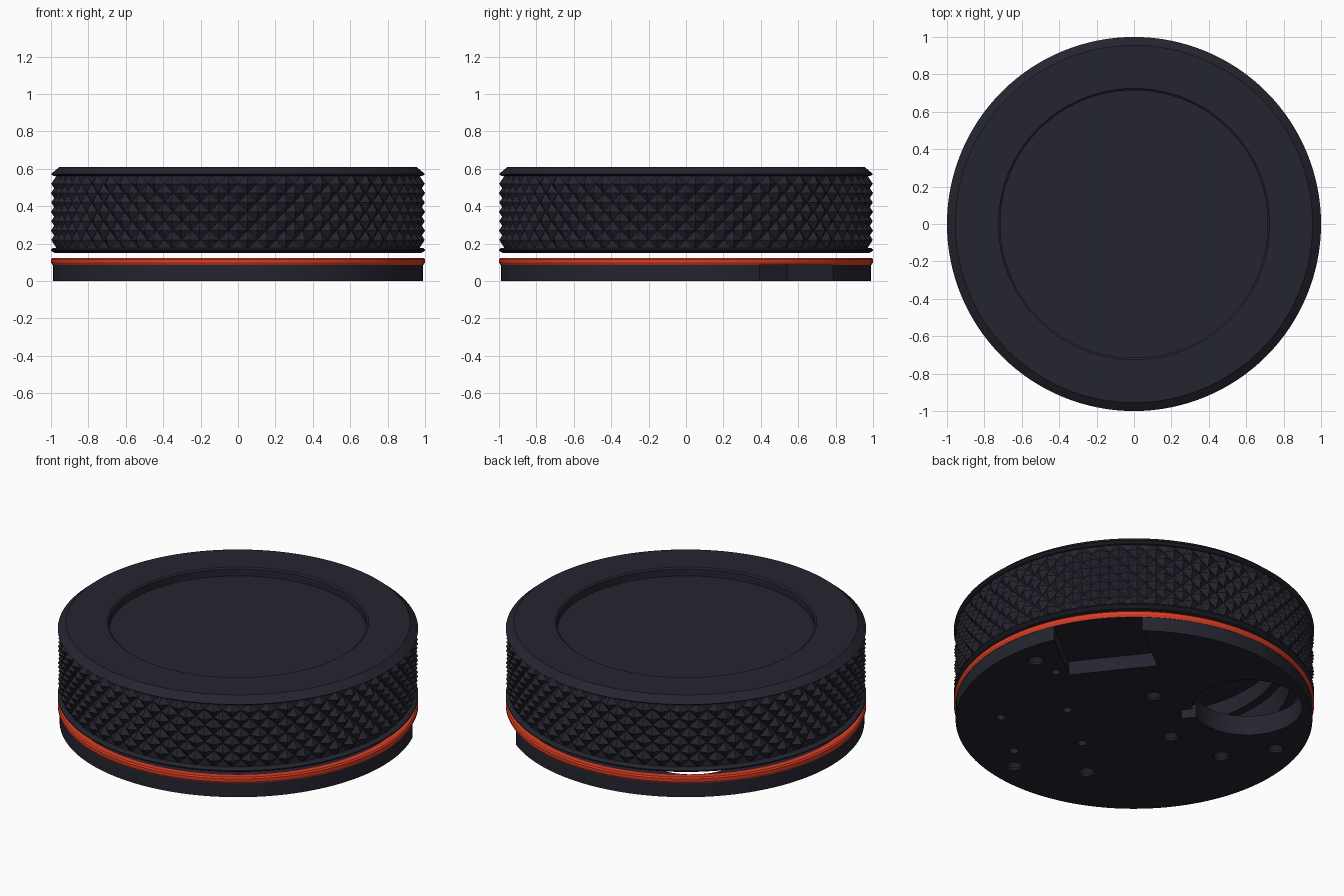
import bpy, bmesh, math
from mathutils import Matrix

cube = bpy.data.objects.get("Cube")
if cube:
    bpy.data.objects.remove(cube, do_unlink=True)


def material(name, rgb):
    m = bpy.data.materials.new(name)
    m.use_nodes = True
    m.diffuse_color = (*rgb, 1)
    m.node_tree.nodes["Principled BSDF"].inputs["Base Color"].default_value = (*rgb, 1)
    return m


DARK = material("dark_navy", (0.018, 0.018, 0.029))
RED = material("orange_red", (0.70, 0.048, 0.018))


def make(name, bm, mat):
    bmesh.ops.recalc_face_normals(bm, faces=bm.faces)
    me = bpy.data.meshes.new(name)
    bm.to_mesh(me)
    bm.free()
    me.materials.append(mat)
    ob = bpy.data.objects.new(name, me)
    bpy.context.collection.objects.link(ob)
    return ob


def activate(ob):
    bpy.ops.object.select_all(action='DESELECT')
    ob.select_set(True)
    bpy.context.view_layer.objects.active = ob


def smooth(ob):
    activate(ob)
    bpy.ops.object.shade_smooth_by_angle(angle=math.radians(25))


def lathe(name, profile, mat, steps=128, closed=False, at=(0, 0)):
    """Revolve (radius, height) points about a vertical axis."""
    bm = bmesh.new()
    vs = [bm.verts.new((r, 0, z)) for r, z in profile]
    pairs = list(zip(vs, vs[1:])) + ([(vs[-1], vs[0])] if closed else [])
    edges = [bm.edges.new(p) for p in pairs]
    bmesh.ops.spin(bm, geom=vs + edges, cent=(0, 0, 0), axis=(0, 0, 1),
                   angle=math.tau, steps=steps)
    bmesh.ops.remove_doubles(bm, verts=bm.verts, dist=1e-5)
    bmesh.ops.translate(bm, verts=bm.verts, vec=(*at, 0))
    return make(name, bm, mat)


def radial_box(name, angle, inner, outer, half_width, low, high):
    """Box lying along a direction out from the centre."""
    bm = bmesh.new()
    bmesh.ops.create_cube(bm, size=1)
    bmesh.ops.scale(bm, verts=bm.verts, vec=(outer - inner, 2 * half_width, high - low))
    bmesh.ops.translate(bm, verts=bm.verts, vec=((inner + outer) / 2, 0, (low + high) / 2))
    bmesh.ops.rotate(bm, verts=bm.verts, matrix=Matrix.Rotation(angle, 3, 'Z'))
    return make(name, bm, DARK)


def cut(target, cutter):
    cutter.hide_render = True
    mod = target.modifiers.new("cut", 'BOOLEAN')
    mod.operation = 'DIFFERENCE'
    mod.solver = 'EXACT'
    mod.object = cutter
    activate(target)
    bpy.ops.object.modifier_apply(modifier=mod.name)
    bpy.data.objects.remove(cutter, do_unlink=True)


# Knob shell: recessed cap, chamfered collars and stepped hollow underside
smooth(lathe("knob_shell", [
    (0, 0.56), (0.715, 0.56), (0.715, 0.602), (0.725, 0.61), (0.955, 0.61),
    (1, 0.572), (0.985, 0.562), (0.962, 0.56), (0.962, 0.178), (0.99, 0.176),
    (1, 0.168), (1, 0.162), (0.98, 0.15), (0.92, 0.15), (0.92, 0.25),
    (0.87, 0.25), (0.87, 0.4), (0.82, 0.4), (0.82, 0.5), (0, 0.5)], DARK))

# Knurled grip: pyramids on a checker grid, split along the valleys
COLS, ROWS, LOW, HIGH = 120, 8, 0.17, 0.57
bm = bmesh.new()
grid = []
for j in range(ROWS + 1):
    z = LOW + (HIGH - LOW) * j / ROWS
    ring = []
    for i in range(COLS):
        peak = (i + j) % 2 == 0 and 0 < j < ROWS
        r, a = (1.0 if peak else 0.968), math.tau * i / COLS
        ring.append(bm.verts.new((r * math.cos(a), r * math.sin(a), z)))
    grid.append(ring)
for j in range(ROWS):
    for i in range(COLS):
        k = (i + 1) % COLS
        a, b, c, d = grid[j][i], grid[j][k], grid[j + 1][k], grid[j + 1][i]
        tris = ((a, b, d), (b, c, d)) if (i + j) % 2 == 0 else ((a, b, c), (a, c, d))
        for t in tris:
            bm.faces.new(t)
make("knurled_grip", bm, DARK)

# Accent ring between base and knob
smooth(lathe("accent_ring", [
    (0.955, 0.086), (0.992, 0.086), (1, 0.1), (1, 0.116), (0.993, 0.124),
    (0.955, 0.124)], RED, closed=True))

# Base plate
base = lathe("base_plate", [
    (0, 0), (0.99, 0), (0.99, 0.086), (0.957, 0.086), (0.957, 0.12), (0, 0.12)], DARK)

# Layout frame of the underside
AXIS = math.radians(49.5)


def spot(t, u):
    return (u * math.cos(AXIS) - t * math.sin(AXIS),
            u * math.sin(AXIS) + t * math.cos(AXIS))


# Connector notch in the rim, then the keyhole opening through the base
cut(base, radial_box("notch_cutter", math.radians(38), 0.56, 1.2, 0.25, -0.1, 0.085))
key = spot(0.63, 0.13)
cut(base, lathe("opening_cutter", [(0, -0.1), (0.305, -0.1), (0.305, 0.3), (0, 0.3)],
                DARK, 64, at=key))
cut(base, radial_box("slot_cutter", math.atan2(key[1], key[0]), 0.26, 0.5, 0.045, -0.1, 0.08))

# Countersunk screw holes and small pin holes
screws = [(-0.54, 0.66), (0.11, 0.26), (-0.67, -0.51), (-0.27, -0.58),
          (0.20, -0.19), (0.48, -0.41), (0.78, -0.33)]
pins = [(-0.43, 0.53), (-0.37, 0.11), (-0.74, 0.03), (-0.29, -0.26), (-0.67, -0.34)]
for radius, spots in ((0.045, screws), (0.026, pins)):
    for p in spots:
        cut(base, lathe("hole_cutter", [
            (0, -0.02), (radius, -0.02), (radius, 0.012), (radius * 0.55, 0.035),
            (radius * 0.55, 0.06), (0, 0.06)], DARK, 20, at=spot(*p)))
smooth(base)
